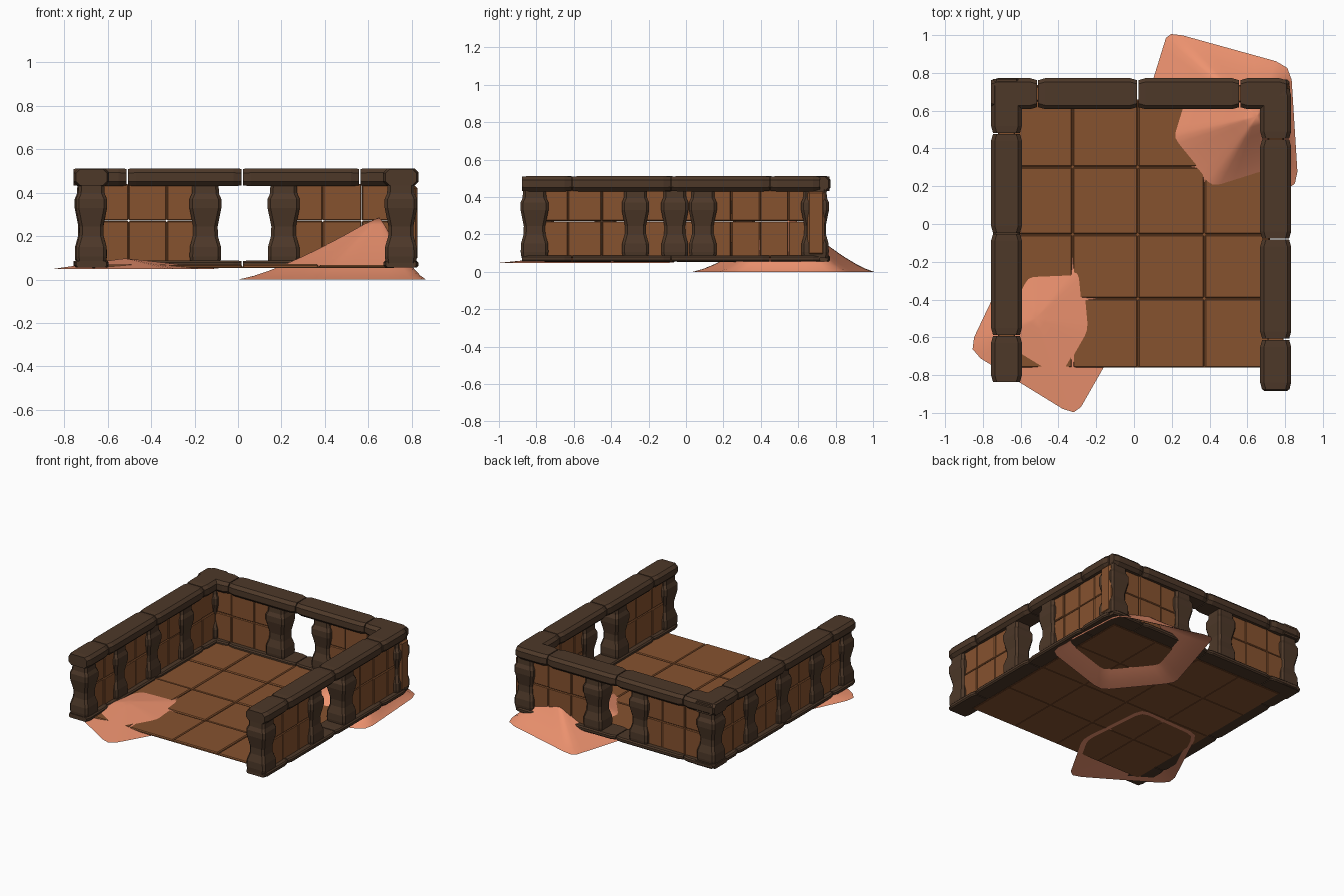
import bpy, bmesh, math, random
from mathutils import Vector

if "Cube" in bpy.data.objects:
    bpy.data.objects.remove(bpy.data.objects["Cube"])

random.seed(4)


def material(name, rgb):
    m = bpy.data.materials.new(name)
    m.diffuse_color = (*rgb, 1)
    m.use_nodes = True
    m.node_tree.nodes["Principled BSDF"].inputs["Base Color"].default_value = m.diffuse_color
    return m


WOOD = material("dark_timber", (0.075, 0.04, 0.022))
CLAY = material("clay_tile", (0.24, 0.085, 0.028))
SAND = material("sand", (0.85, 0.29, 0.16))


def finish(bm, name, mat):
    bmesh.ops.recalc_face_normals(bm, faces=bm.faces)
    me = bpy.data.meshes.new(name)
    bm.to_mesh(me)
    bm.free()
    me.materials.append(mat)
    ob = bpy.data.objects.new(name, me)
    bpy.context.collection.objects.link(ob)
    return ob


def octagon(hw, hh, c):
    # rectangle with chamfered corners
    return [(hw, -hh + c), (hw, hh - c), (hw - c, hh), (-hw + c, hh),
            (-hw, hh - c), (-hw, -hh + c), (-hw + c, -hh), (hw - c, -hh)]


def loft(name, loops, mat):
    bm = bmesh.new()
    rings = [[bm.verts.new(p) for p in loop] for loop in loops]
    n = len(rings[0])
    for r, s in zip(rings, rings[1:]):
        for i in range(n):
            bm.faces.new((r[i], r[(i + 1) % n], s[(i + 1) % n], s[i]))
    bm.faces.new(rings[0])
    bm.faces.new(rings[-1])
    return finish(bm, name, mat)


def beam(name, axis, a, b, centre, z0, z1, half=0.082, c=0.02):
    # timber with tapered ends, running along x or y
    loops = []
    for t, s in ((a + 0.003, 0.87), (a + 0.04, 1), (b - 0.04, 1), (b - 0.003, 0.87)):
        sec = octagon(half * s, (z1 - z0) / 2 * (0.5 + s / 2), c)
        zc = (z0 + z1) / 2
        loops.append([(t, centre + u, zc + v) if axis == 'x' else (centre + u, t, zc + v)
                      for u, v in sec])
    loft(name, loops, WOOD)


POST = [(0.075, 0.068), (0.105, 0.072), (0.15, 0.071), (0.2, 0.057), (0.245, 0.056),
        (0.33, 0.073), (0.37, 0.073), (0.395, 0.062), (0.44, 0.06)]


def post(name, x, y):
    k = random.uniform(0.97, 1.03)
    loft(name, [[(x + u, y + v, z) for u, v in octagon(r * k, r * k, 0.014)]
                for z, r in POST], WOOD)


def tiles(name, boxes, bevel):
    # a set of bevelled boxes in one object
    bm = bmesh.new()
    for lo, hi in boxes:
        lo, hi = Vector(lo), Vector(hi)
        vs = bmesh.ops.create_cube(bm, size=1)["verts"]
        for v in vs:
            v.co = (lo + hi) / 2 + v.co * (hi - lo)
    ob = finish(bm, name, CLAY)
    m = ob.modifiers.new("bevel", 'BEVEL')
    m.width = bevel
    m.segments = 1


def panel(name, axis, a, b, centre, half=0.042):
    n = max(2, round((b - a) / 0.17))
    w = (b - a) / n
    boxes = []
    for i in range(n):
        for z0, z1 in ((0.075, 0.27), (0.271, 0.44)):
            p, q = a + i * w, a + (i + 1) * w - 0.001
            h = half + random.uniform(-0.004, 0.004)
            boxes.append(((p, centre - h, z0), (q, centre + h, z1)) if axis == 'x'
                         else ((centre - h, p, z0), (centre + h, q, z1)))
    tiles(name, boxes, 0.005)


# three walls: axis, centre line, beam joints, posts, panel spans
walls = [
    ("left", 'y', -0.675, (-0.84, -0.59, -0.05, 0.48, 0.77),
     (-0.765, -0.43, -0.06, 0.31), ((-0.77, -0.43), (-0.43, -0.06), (-0.06, 0.31), (0.31, 0.69))),
    ("back", 'x', 0.69, (-0.76, -0.51, 0.02, 0.56, 0.81),
     (-0.68, -0.15, 0.21, 0.75), ((-0.68, -0.15), (0.21, 0.75))),
    ("right", 'y', 0.75, (-0.88, -0.61, -0.08, 0.45, 0.72),
     (-0.81, -0.27, 0.09), ((-0.81, -0.27), (0.09, 0.70))),
]
for name, axis, c, joints, posts, panels in walls:
    for i, (a, b) in enumerate(zip(joints, joints[1:])):
        beam(f"{name}_top_beam_{i}", axis, a, b, c, 0.43, 0.512)
        beam(f"{name}_bottom_rail_{i}", axis, a, b, c, 0.055, 0.087, 0.08, 0.008)
    for i, t in enumerate(posts):
        post(f"{name}_post_{i}", *((t, c) if axis == 'x' else (c, t)))
    for i, (a, b) in enumerate(panels):
        panel(f"{name}_panel_{i}", axis, a, b, c)

# clay facing showing at the back right corner
tiles("corner_facing", [((0.77, 0.65, 0.09), (0.826, 0.74, 0.43))], 0.01)

# floor of four by four tiles
xs, ys = (-0.67, -0.325, 0.02, 0.372, 0.72), (-0.762, -0.395, -0.055, 0.302, 0.66)
tiles("floor", [((xs[i] + 0.002, ys[j] + 0.002, 0.052),
                 (xs[i + 1] - 0.002, ys[j + 1] - 0.002, 0.069 + random.uniform(-0.003, 0.003)))
                for i in range(4) for j in range(4)], 0.006)
tiles("floor_bed", [((-0.67, -0.76, 0.054), (0.72, 0.66, 0.061))], 0.001)


def dune(name, outline, peak, base, height, power):
    # open sand shell: rounded outline shrinking up to a peak
    pts = [Vector(p) for p in outline]
    rim = []
    for i, p in enumerate(pts):
        a, b = pts[i - 1], pts[(i + 1) % len(pts)]
        d0, d1 = p + (a - p) * 0.12, p + (b - p) * 0.12
        for t in (0, 0.5, 1):
            rim.append(d0 * (1 - t) ** 2 + p * 2 * t * (1 - t) + d1 * t * t)
        for t in (0.3, 0.5, 0.7):
            rim.append(p.lerp(b, t))
    pk = Vector(peak)
    bm = bmesh.new()
    rings = []
    for k in range(9):
        t = 1 - k / 9
        z = base + height * (1 - t) ** power
        rings.append([bm.verts.new((*pk.lerp(p, t), z)) for p in rim])
    n = len(rim)
    for r, s in zip(rings, rings[1:]):
        for i in range(n):
            bm.faces.new((r[i], r[(i + 1) % n], s[(i + 1) % n], s[i]))
    top = bm.verts.new((*pk, base + height * 0.97))
    for i in range(n):
        bm.faces.new((rings[-1][i], rings[-1][(i + 1) % n], top))
    for f in bm.faces:
        f.smooth = True
    ob = finish(bm, name, SAND)
    if sum(f.normal.z for f in ob.data.polygons) < 0:
        ob.data.flip_normals()


dune("back_sand_drift", [(0.09, 0.73), (0.18, 1.02), (0.83, 0.84), (0.87, 0.2),
                         (0.3, 0.02), (-0.01, 0.4)], (0.65, 0.57), 0.005, 0.295, 1.3)
dune("front_sand_drift", [(-0.88, -0.67), (-0.31, -1.02), (-0.07, -0.6),
                          (-0.12, -0.06), (-0.6, -0.08)], (-0.52, -0.5), 0.048, 0.05, 1.0)

# lowest edge on z = 0
for ob in bpy.data.objects:
    if ob.name == "back_sand_drift":
        ob.location.z = -0.005
